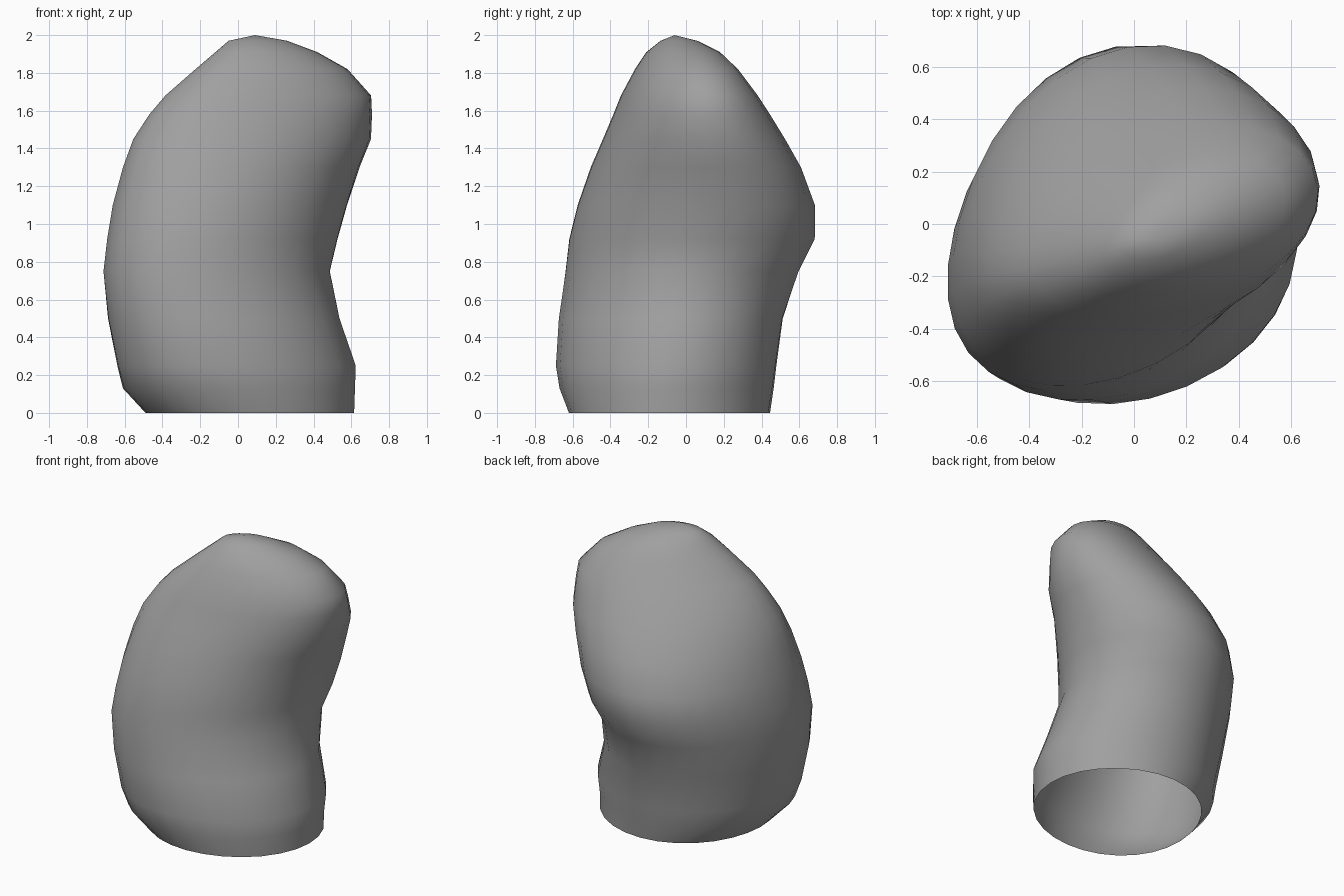
import bpy
import bmesh
import math

SEGMENTS = 28

# Horizontal sections of the bent pod:
# height, min x, max x, min y, max y, diagonal lean
SECTIONS = [
    (0, -.49, .615, -.62, .445, .06),
    (.13, -.61, .62, -.67, .465, .1),
    (.25, -.64, .625, -.69, .48, .14),
    (.5, -.69, .54, -.675, .515, .18),
    (.75, -.715, .49, -.64, .6, .24),
    (.92, -.695, .53, -.62, .685, .26),
    (1.1, -.665, .58, -.575, .685, .28),
    (1.3, -.61, .645, -.505, .61, .32),
    (1.45, -.555, .705, -.44, .525, .34),
    (1.58, -.47, .71, -.385, .445, .36),
    (1.68, -.385, .705, -.345, .38, .38),
    (1.82, -.225, .58, -.27, .275, .4),
    (1.91, -.12, .42, -.21, .18, .4),
    (1.97, -.05, .26, -.135, .06, .4),
]
TIP = (.09, -.06, 2)
BULGE = .07


def make_material(name, colour):
    material = bpy.data.materials.new(name)
    material.use_nodes = True
    material.diffuse_color = colour
    shader = material.node_tree.nodes["Principled BSDF"]
    shader.inputs["Base Color"].default_value = colour
    return material


def add_ring(bm, height, left, right, front, back, lean):
    """Add one leaning egg-shaped ring that fills the given bounds."""
    shift = math.asin(lean)
    # The rounded outside of the bend fades out towards the base and the tip
    fade = min(1, (TIP[2] - height) * 2)
    x_bulge = BULGE * min(fade, .5 + height * 2)
    y_bulge = BULGE * min(fade, .3 + height * .8)
    ring = []
    for step in range(SEGMENTS):
        x_angle = math.tau * step / SEGMENTS - shift / 2
        y_angle = x_angle + shift
        x = (left + right) / 2 + (right - left) / 2 * math.cos(x_angle)
        y = (front + back) / 2 + (back - front) / 2 * math.sin(y_angle)
        # The front is skewed less than the back
        side = 1 if math.sin(x_angle) > 0 else .4
        x -= side * x_bulge * math.sin(x_angle) ** 2
        y -= y_bulge * math.cos(y_angle) ** 2
        ring.append(bm.verts.new((x, y, height)))
    return ring


def bridge(bm, lower, upper):
    for i in range(SEGMENTS):
        j = (i + 1) % SEGMENTS
        bm.faces.new((lower[i], lower[j], upper[j], upper[i]))


cube = bpy.data.objects.get("Cube")
if cube:
    bpy.data.objects.remove(cube, do_unlink=True)

# Open-bottomed shell lofted through the sections and closed at the tip
bm = bmesh.new()
rings = [add_ring(bm, *section) for section in SECTIONS]
for lower, upper in zip(rings, rings[1:]):
    bridge(bm, lower, upper)
tip = bm.verts.new(TIP)
for i, vert in enumerate(rings[-1]):
    bm.faces.new((vert, rings[-1][(i + 1) % SEGMENTS], tip))
for face in bm.faces:
    face.smooth = True

mesh = bpy.data.meshes.new("bent_pod_shell")
bm.to_mesh(mesh)
bm.free()
mesh.materials.append(make_material("mid grey", (.35, .35, .35, 1)))
pod = bpy.data.objects.new("bent_pod_shell", mesh)
bpy.context.collection.objects.link(pod)
